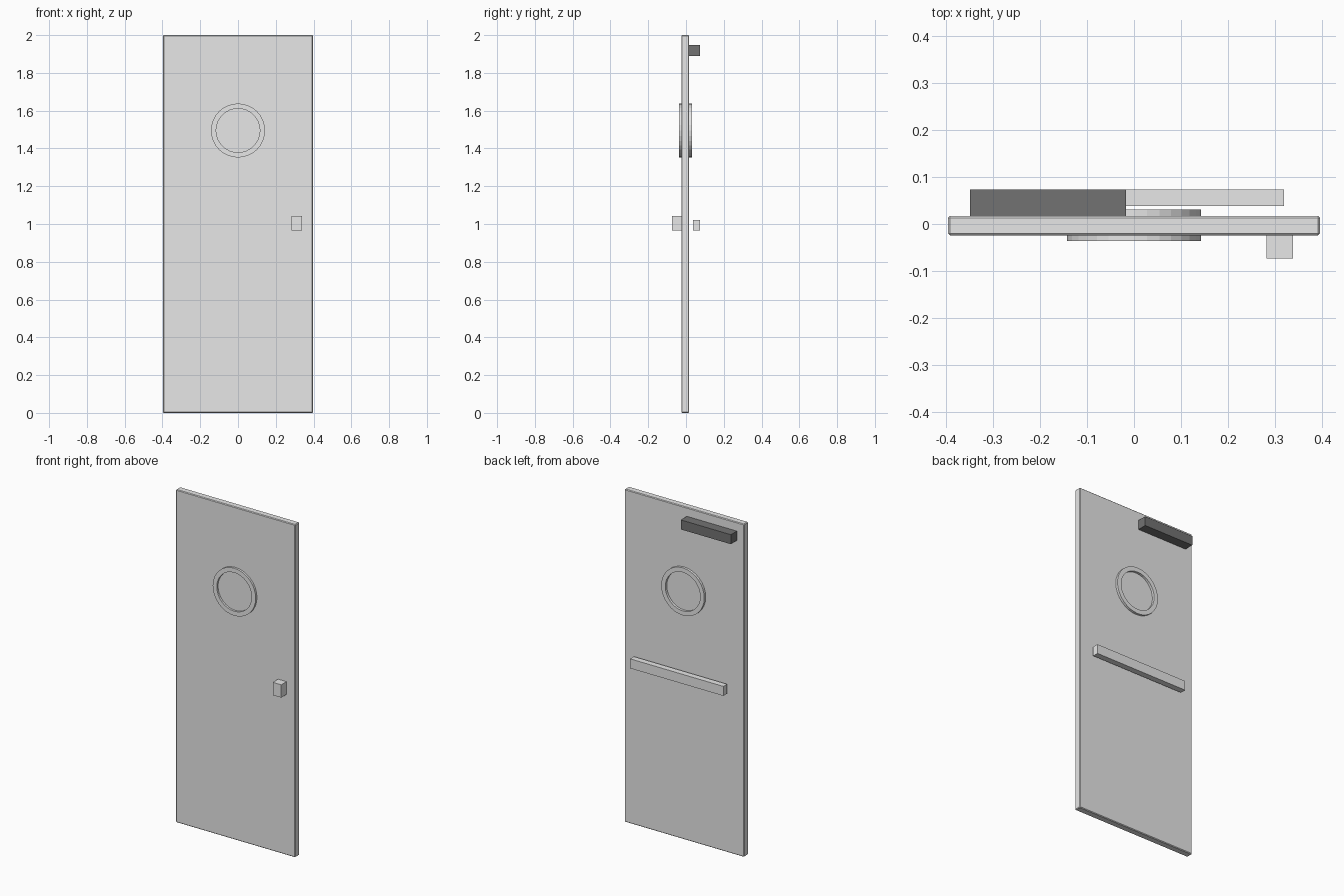
import bpy
import bmesh
import math

cube = bpy.data.objects.get("Cube")
if cube:
    bpy.data.objects.remove(cube, do_unlink=True)


def material(name, value):
    mat = bpy.data.materials.new(name)
    mat.use_nodes = True
    colour = (value, value, value, 1)
    mat.diffuse_color = colour
    mat.node_tree.nodes["Principled BSDF"].inputs["Base Color"].default_value = colour
    return mat


light_grey = material("light grey", 0.8)
dark_grey = material("dark grey", 0.17)


def add_object(name, bm, mat):
    mesh = bpy.data.meshes.new(name)
    bmesh.ops.recalc_face_normals(bm, faces=bm.faces)
    bm.to_mesh(mesh)
    bm.free()
    mesh.materials.append(mat)
    obj = bpy.data.objects.new(name, mesh)
    bpy.context.collection.objects.link(obj)
    return obj


def box(name, xs, ys, zs, mat):
    """Box between the given limits on each axis."""
    bm = bmesh.new()
    bmesh.ops.create_cube(bm, size=1)
    for v in bm.verts:
        v.co = [lim[0] if c < 0 else lim[1] for c, lim in zip(v.co, (xs, ys, zs))]
    return add_object(name, bm, mat)


def ring(name, outer, inner, y0, y1, z, mat, sides=32):
    """Rectangular profile swept round the y axis."""
    bm = bmesh.new()
    profile = [(outer, y0), (outer, y1), (inner, y1), (inner, y0)]
    loops = []
    for i in range(sides):
        a = 2 * math.pi * i / sides
        loops.append([bm.verts.new((r * math.cos(a), y, z + r * math.sin(a)))
                      for r, y in profile])
    for i in range(sides):
        a, b = loops[i], loops[(i + 1) % sides]
        for j in range(4):
            k = (j + 1) % 4
            bm.faces.new((a[j], a[k], b[k], b[j]))
    return add_object(name, bm, mat)


# Door leaf with slightly eased edges
front, back = -0.024, 0.017
leaf = box("door_leaf", (-0.397, 0.397), (front, back), (0, 2), light_grey)
bevel = leaf.modifiers.new("eased edges", "BEVEL")
bevel.width = 0.004
bevel.segments = 1

# Round window frame, proud of each face
window_z = 1.495
ring("window_frame_front", 0.143, 0.116, -0.036, front + 0.002, window_z, light_grey)
ring("window_frame_back", 0.143, 0.116, back - 0.002, 0.031, window_z, light_grey)

# Handle on the front, push bar and closer on the back
box("front_handle", (0.283, 0.339), (-0.074, front), (0.965, 1.042), light_grey)
box("push_bar", (-0.30, 0.32), (0.038, 0.074), (0.965, 1.022), light_grey)
box("door_closer", (-0.35, -0.017), (back, 0.074), (1.89, 1.947), dark_grey)
